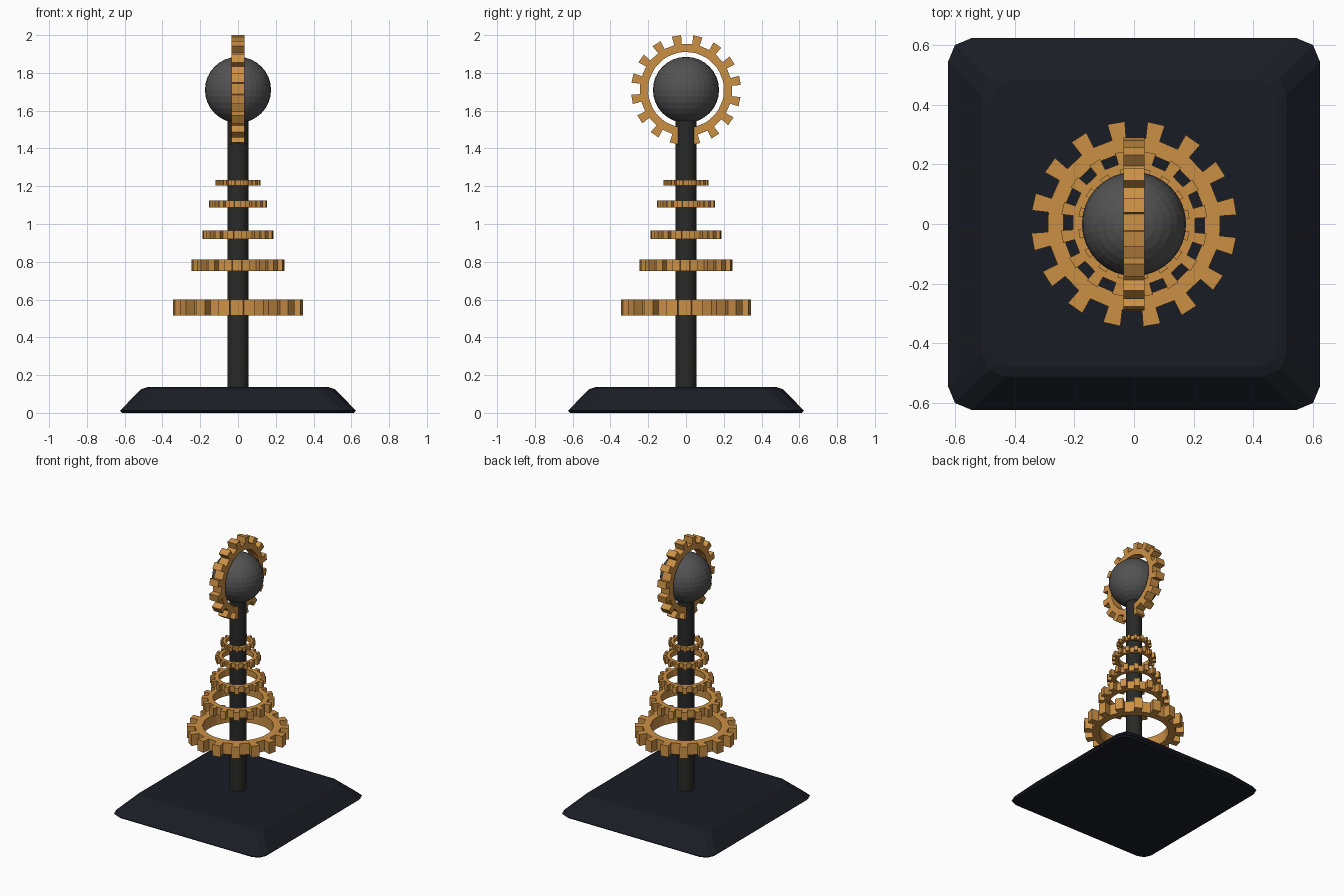
import bpy, bmesh
from math import sin, cos, pi, radians

if "Cube" in bpy.data.objects:
    bpy.data.objects.remove(bpy.data.objects["Cube"])


def material(name, rgb):
    m = bpy.data.materials.new(name)
    m.diffuse_color = (*rgb, 1)
    m.use_nodes = True
    m.node_tree.nodes["Principled BSDF"].inputs["Base Color"].default_value = m.diffuse_color
    return m


GOLD = material("bronze", (0.60, 0.28, 0.06))
BLACK = material("black_metal", (0.022, 0.022, 0.020))
NAVY = material("dark_base", (0.010, 0.012, 0.018))
GREY = material("dark_grey", (0.085, 0.085, 0.085))


def finish(name, bm, mat):
    bmesh.ops.recalc_face_normals(bm, faces=bm.faces)
    me = bpy.data.meshes.new(name)
    bm.to_mesh(me)
    bm.free()
    me.materials.append(mat)
    ob = bpy.data.objects.new(name, me)
    bpy.context.collection.objects.link(ob)
    return ob


def loft(bm, rings, closed=False):
    n = len(rings[0])
    pairs = list(zip(rings, rings[1:]))
    if closed:
        pairs.append((rings[-1], rings[0]))
    for a, b in pairs:
        for i in range(n):
            j = (i + 1) % n
            bm.faces.new((a[i], a[j], b[j], b[i]))


def rounded_square(half, r, z, segs=2):
    pts = []
    for k, (sx, sy) in enumerate(((1, 1), (-1, 1), (-1, -1), (1, -1))):
        for s in range(segs + 1):
            a = pi / 2 * (k + s / segs)
            pts.append((sx * (half - r) + r * cos(a), sy * (half - r) + r * sin(a), z))
    return pts


def gear(name, z, tip, teeth=16, upright=False):
    """Toothed ring; every gear is the same shape scaled by its tip radius."""
    root, inner, half = tip * 0.84, tip * 0.69, tip * 0.122
    outline, bore = [], []
    for t in range(teeth):
        c = 10 + t * 360 / teeth
        for off, r in ((-4.7, root), (-4.9, tip), (4.9, tip), (4.7, root)):
            a = radians(c + off)
            outline.append((r * cos(a), r * sin(a)))
        for off in (-4.7, -1.6, 1.6, 4.7):
            a = radians(c + off)
            bore.append((inner * cos(a), inner * sin(a)))
    bm = bmesh.new()

    def ring(pts, h):
        return [bm.verts.new((h, u, v) if upright else (u, v, h)) for u, v in pts]

    loft(bm, [ring(outline, -half), ring(outline, half),
              ring(bore, half), ring(bore, -half)], closed=True)
    ob = finish(name, bm, GOLD)
    ob.location.z = z
    return ob


# Base: square plinth with sloped sides and clipped corners
bm = bmesh.new()
rings = [[bm.verts.new(p) for p in rounded_square(h, r, z)]
         for h, r, z in ((0.612, 0.07, 0.0), (0.625, 0.08, 0.012),
                         (0.513, 0.08, 0.125), (0.48, 0.06, 0.136))]
loft(bm, rings)
bm.faces.new(rings[0])
bm.faces.new(rings[-1])
finish("base", bm, NAVY)

# Central pole
bm = bmesh.new()
bmesh.ops.create_cone(bm, cap_ends=True, segments=32, radius1=0.056, radius2=0.056, depth=1.46)
finish("pole", bm, BLACK).location.z = 0.83

# Ball on top of the pole
bm = bmesh.new()
bmesh.ops.create_uvsphere(bm, u_segments=32, v_segments=16, radius=0.175)
finish("ball", bm, GREY).location.z = 1.71

# Stack of shrinking horizontal gears
for i, (z, tip) in enumerate(((0.558, 0.346), (0.781, 0.246), (0.943, 0.188),
                              (1.106, 0.154), (1.219, 0.12))):
    gear(f"gear_{i + 1}", z, tip)

# Upright gear around the ball
gear("ring_gear", 1.71, 0.291, upright=True)
